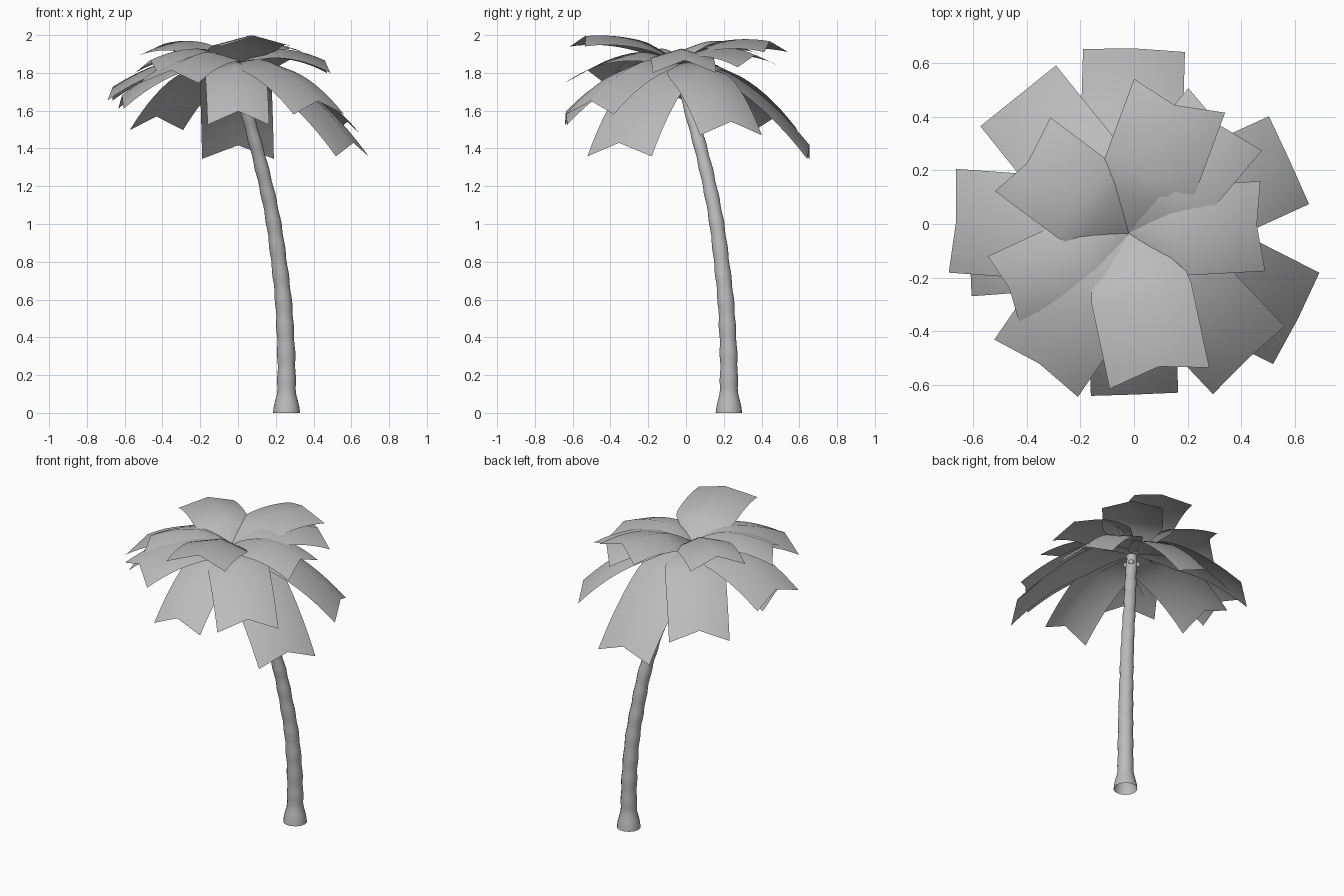
import bpy, math
from mathutils import Vector

cube = bpy.data.objects.get("Cube")
if cube:
    bpy.data.objects.remove(cube, do_unlink=True)

mat = bpy.data.materials.new("pale_grey")
mat.use_nodes = True
grey = (0.5, 0.5, 0.5, 1)
mat.diffuse_color = grey
mat.node_tree.nodes["Principled BSDF"].inputs["Base Color"].default_value = grey


def make(name, verts, faces):
    mesh = bpy.data.meshes.new(name)
    mesh.from_pydata(verts, [], faces)
    mesh.materials.append(mat)
    mesh.shade_smooth()
    obj = bpy.data.objects.new(name, mesh)
    bpy.context.collection.objects.link(obj)
    return obj


def grid_faces(rows, cols, wrap=False):
    span = cols if wrap else cols - 1
    return [(r * cols + c, r * cols + (c + 1) % cols,
             (r + 1) * cols + (c + 1) % cols, (r + 1) * cols + c)
            for r in range(rows - 1) for c in range(span)]


# Trunk: open leaning tube with a flared foot and shallow growth rings
PATH = [(.257, .227, 0), (.257, .227, .3), (.242, .212, .6), (.192, .165, 1),
        (.15, .127, 1.2), (.1, .08, 1.4), (.045, .022, 1.6), (-.01, -.03, 1.81)]
TOP = PATH[-1][2]


def trunk_centre(z):
    for a, b in zip(PATH, PATH[1:]):
        if z <= b[2]:
            return Vector(a).lerp(Vector(b), (z - a[2]) / (b[2] - a[2]))
    return Vector(PATH[-1])


SIDES, RINGS = 14, 56
verts = []
for i in range(RINGS + 1):
    z = TOP * i / RINGS
    # averaging neighbouring heights rounds the bends of the path
    c = sum((trunk_centre(min(max(z + d, 0), TOP)) for d in (-.08, 0, .08)), Vector()) / 3
    r = .05 - .01 * z + .022 * max(0, 1 - z / .12) + .002 * math.sin(z * 45)
    for k in range(SIDES):
        a = math.tau * k / SIDES
        verts.append((c.x + r * math.cos(a), c.y + r * math.sin(a), z))
make("trunk", verts, grid_faces(RINGS + 1, SIDES, True))

# Fronds: arched, ridged strips with a notched tip
CROWN = Vector((-.02, -.035, 1.84))
ROWS, FOLD, NOTCH = 13, .05, .052


def frond(name, x, y, z, half):
    tip = Vector((x, y, z))
    out = Vector((x - CROWN.x, y - CROWN.y, 0))
    side = Vector((-out.y, out.x, 0)).normalized()
    ctrl = CROWN + out * .5
    ctrl.z = 1.79 + .32 * (z - 1.35)
    verts = []
    for i in range(ROWS):
        t = i / (ROWS - 1)
        p = CROWN * (1 - t) ** 2 + ctrl * 2 * t * (1 - t) + tip * t * t
        tangent = ((ctrl - CROWN) * (1 - t) + (tip - ctrl) * t).normalized()
        spread = min(1, .08 + 2.6 * t) ** .8
        mid = p + tangent.cross(side) * -FOLD * spread if tangent.cross(side).z < 0 \
            else p + tangent.cross(side) * FOLD * spread
        if i == ROWS - 1:
            mid -= tangent * NOTCH
        w = side * half * spread
        verts += [p - w, mid, p + w]
    make(name, verts, grid_faces(ROWS, 3))


# tip x, tip y, tip z, half width
TIERS = {
    "lower_frond": [(0, .647, 1.345, .19), (-.432, .478, 1.497, .181), (-.677, .012, 1.655, .194),
                    (-.62, -.08, 1.61, .19), (.002, -.635, 1.525, .163),
                    (.605, -.352, 1.358, .191), (.578, .238, 1.47, .18)],
    "middle_frond": [(.428, -.508, 1.58, .184), (-.365, -.538, 1.745, .189),
                     (.34, .39, 1.83, .18)],
    "upper_frond": [(.095, -.575, 1.94, .19), (.17, .478, 1.91, .181), (-.415, .26, 1.895, .172),
                    (.48, -.008, 1.8, .168), (-.485, -.25, 1.8, .143)],
}
for tier, fronds in TIERS.items():
    for i, spec in enumerate(fronds):
        frond(f"{tier}_{i + 1}", *spec)

# Small nuts clustered under the crown
for i in range(4):
    a = math.tau * (i + .5) / 4
    bpy.ops.mesh.primitive_uv_sphere_add(
        segments=10, ring_count=6, radius=.018,
        location=(.005 + .034 * math.cos(a), -.015 + .034 * math.sin(a), 1.74))
    nut = bpy.context.object
    nut.name = f"nut_{i + 1}"
    nut.data.materials.append(mat)
    bpy.ops.object.shade_smooth()
